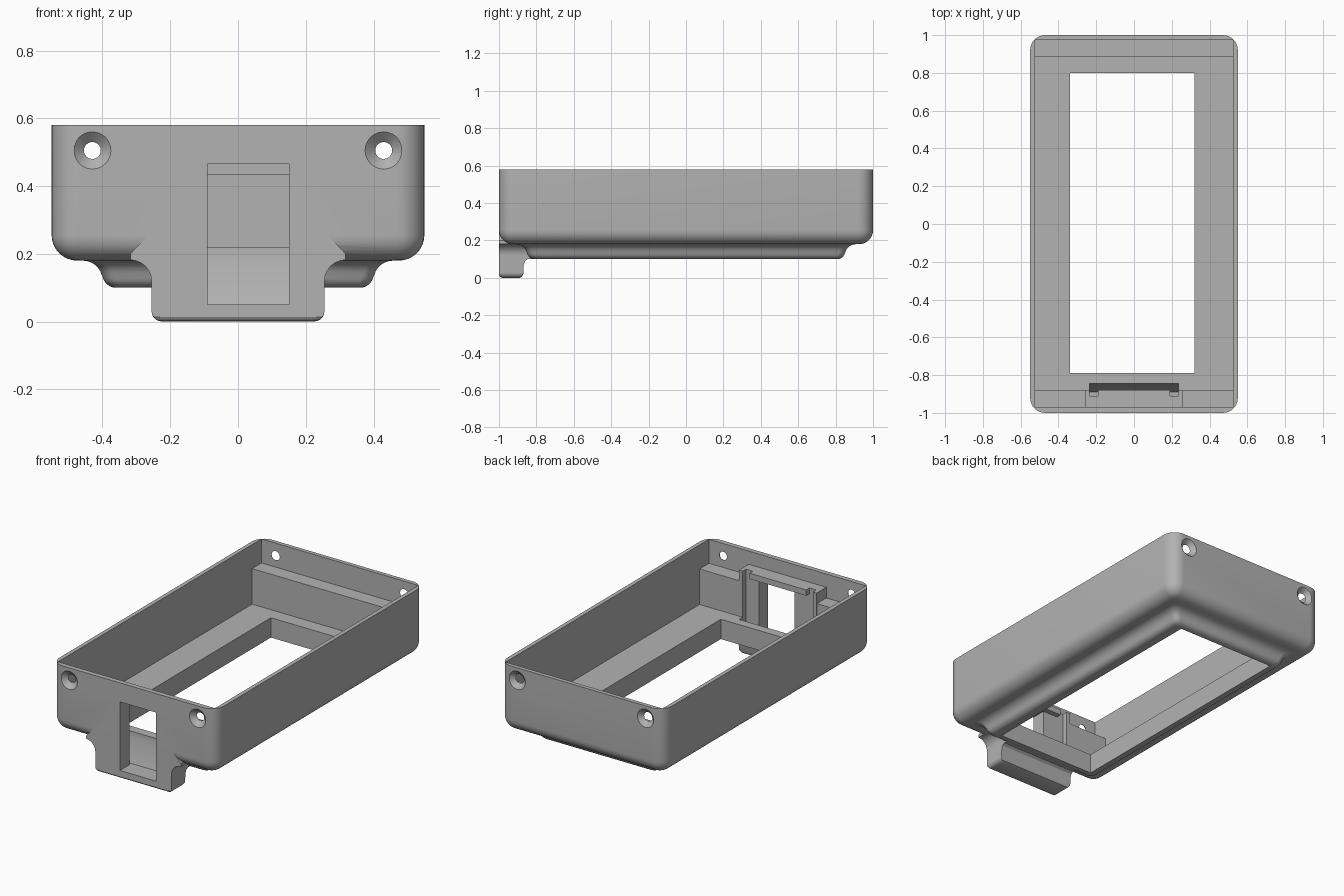
import bpy, bmesh, math

cube = bpy.data.objects.get("Cube")
if cube:
    bpy.data.objects.remove(cube, do_unlink=True)

grey = bpy.data.materials.new("light_grey")
grey.use_nodes = True
grey.diffuse_color = (0.45, 0.45, 0.45, 1)
grey.node_tree.nodes["Principled BSDF"].inputs["Base Color"].default_value = (0.45, 0.45, 0.45, 1)


def loft(name, rings):
    """Closed solid through a list of equal-length point rings."""
    bm = bmesh.new()
    rows = [[bm.verts.new(p) for p in ring] for ring in rings]
    n = len(rows[0])
    for a, b in zip(rows, rows[1:]):
        for i in range(n):
            j = (i + 1) % n
            bm.faces.new((a[i], a[j], b[j], b[i]))
    bm.faces.new(rows[0][::-1])
    bm.faces.new(rows[-1])
    bmesh.ops.recalc_face_normals(bm, faces=bm.faces)
    mesh = bpy.data.meshes.new(name)
    bm.to_mesh(mesh)
    bm.free()
    mesh.materials.append(grey)
    obj = bpy.data.objects.new(name, mesh)
    bpy.context.collection.objects.link(obj)
    return obj


def box(name, x0, x1, y0, y1, z0, z1):
    return loft(name, [[(x0, y0, z), (x1, y0, z), (x1, y1, z), (x0, y1, z)] for z in (z0, z1)])


def arc(cx, cz, r, a0, a1, steps=8):
    angles = [math.radians(a0 + (a1 - a0) * i / steps) for i in range(steps + 1)]
    return [(cx + r * math.cos(a), cz + r * math.sin(a)) for a in angles]


def combine(target, tool, operation):
    mod = target.modifiers.new("combine", 'BOOLEAN')
    mod.operation = operation
    mod.solver = 'EXACT'
    mod.object = tool
    bpy.context.view_layer.objects.active = target
    bpy.ops.object.modifier_apply(modifier=mod.name)
    bpy.data.objects.remove(tool, do_unlink=True)


def cut(tool):
    combine(case, tool, 'DIFFERENCE')


def join(tool):
    combine(case, tool, 'UNION')


def rounded_ring(inset, z):
    """Rounded rectangle, inset from the outer wall."""
    r = max(0.08 - inset, 0.035)
    hx, hy = 0.55 - inset - r, 1.0 - inset - r
    corners = ((hx, hy, 0), (-hx, hy, 90), (-hx, -hy, 180), (hx, -hy, 270))
    return [(x, y, z) for cx, cy, a in corners for x, y in arc(cx, cy, r, a, a + 90)]


# Outer shell: rounded lower edge, then a concave fillet into the shallow base ridge
profile = [(0, 0.58)]
profile += [(0.075 - (x - 0), z) for x, z in arc(0, 0.255, 0.075, 0, -90)]
profile += [(x, z) for x, z in arc(0.092, 0.122, 0.058, 90, 15, 6)]
profile += [(x, z) for x, z in arc(0.19, 0.14, 0.04, 195, 270, 6)]
case = loft("device_case", [rounded_ring(d, z) for d, z in profile])

# Front tab, hanging below the shell and blended into it
half = [(0.225, 0)] + arc(0.225, 0.03, 0.03, -60, 0, 4) + arc(0.318, 0.119, 0.063, 180, 90, 6)
half += [(0.318, 0.2), (0.26, 0.26)]
outline = half + [(-x, z) for x, z in reversed(half)]
layers = [(-1, 0.014), (-0.994, 0.005), (-0.982, 0), (-0.89, 0), (-0.877, 0.006), (-0.869, 0.022),
          (-0.868, 0.07), (-0.86, 0.09), (-0.845, 0.101), (-0.81, 0.102)]
join(loft("front_tab", [[(x, y, max(z, low)) for x, z in outline] for y, low in layers]))

# Cavity, leaving a ledge at each end
cut(box("lower_cavity", -0.525, 0.525, -0.88, 0.885, 0.22, 0.5))
cut(box("upper_cavity", -0.525, 0.525, -0.97, 0.975, 0.435, 0.7))

# Holder block behind the front wall
join(box("holder_block", -0.26, 0.26, -0.985, -0.878, 0.2, 0.5))

# Large base window
cut(box("base_window", -0.34, 0.32, -0.79, 0.8, -0.1, 0.3))

# Tapered slot that runs down into the tab, with open corners at the top
side = [(-0.91, 0.05), (-0.89, 0.05), (-0.845, 0.185), (-0.845, 0.465), (-0.91, 0.465)]
cut(loft("board_slot", [[(x, y, z) for y, z in side] for x in (-0.235, 0.235)]))
for s in (-1, 1):
    x0, x1 = sorted((s * 0.19, s * 0.235))
    cut(box("slot_corner", x0, x1, -0.91, -0.845, 0.3, 0.7))

# Front port opening
cut(box("port_opening", -0.09, 0.15, -1.1, -0.9, 0.05, 0.465))

# Countersunk screw holes in both end walls
hole_profile = ((1.05, 0.055), (1.0, 0.055), (0.973, 0.025), (0.9, 0.025))
for end in (-1, 1):
    for s in (-1, 1):
        cut(loft("screw_hole", [[(x, end * y, z) for x, z in arc(s * 0.43, 0.505, r, 0, 345, 23)]
                                for y, r in hole_profile]))

# Smooth the rounded surfaces, keeping hard edges
bpy.ops.object.select_all(action='DESELECT')
case.select_set(True)
bpy.context.view_layer.objects.active = case
bpy.ops.object.shade_smooth_by_angle(angle=math.radians(30))
